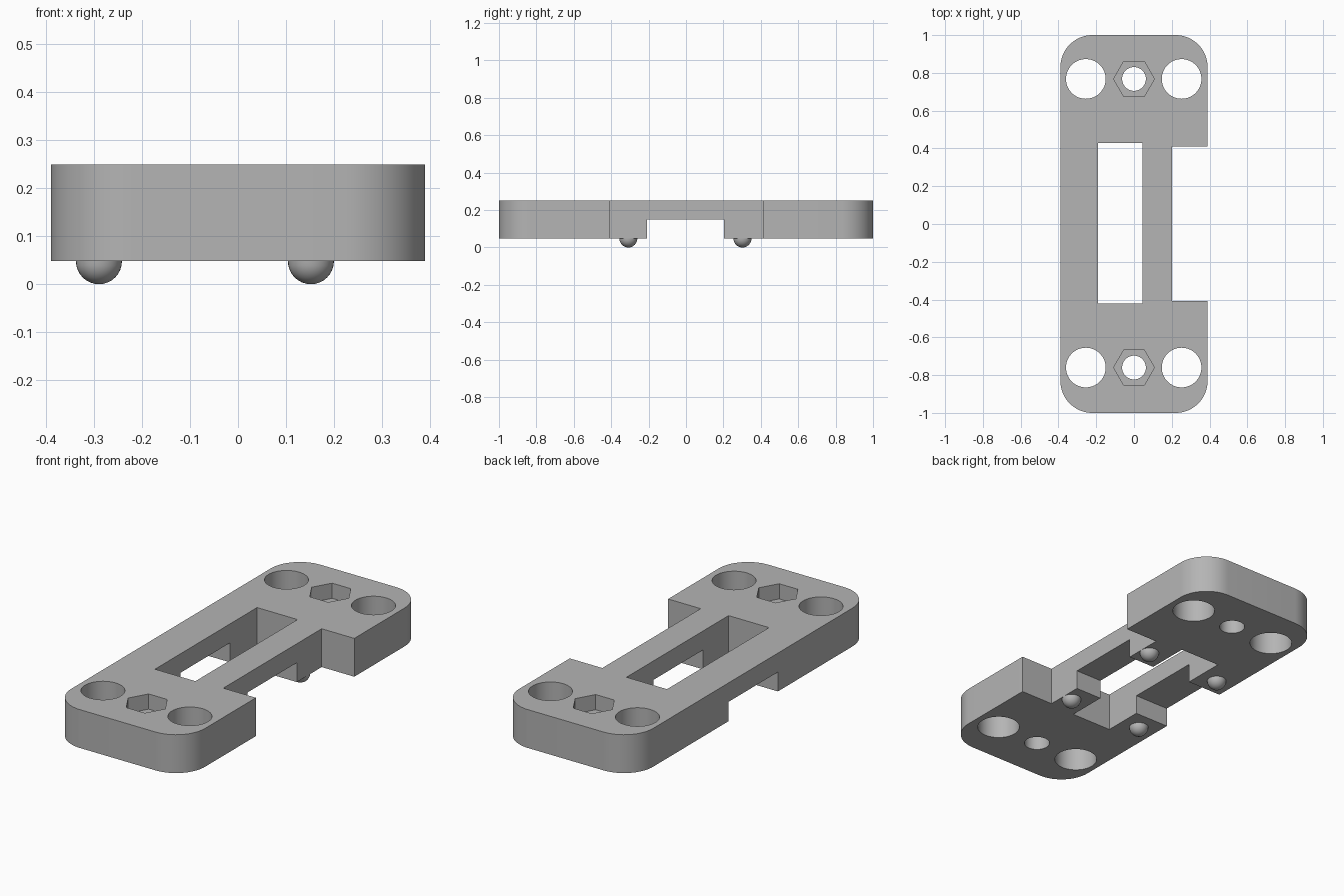
import bpy
import bmesh
import math

BOTTOM, TOP = 0.048, 0.25
HALF_W, HALF_L, CORNER = 0.39, 1.0, 0.17

if "Cube" in bpy.data.objects:
    bpy.data.objects.remove(bpy.data.objects["Cube"], do_unlink=True)

grey = bpy.data.materials.new("plain grey")
grey.use_nodes = True
colour = (0.46, 0.46, 0.46, 1)
grey.diffuse_color = colour
grey.node_tree.nodes["Principled BSDF"].inputs["Base Color"].default_value = colour


def make_object(name, bm):
    mesh = bpy.data.meshes.new(name)
    bmesh.ops.recalc_face_normals(bm, faces=bm.faces)
    bm.to_mesh(mesh)
    bm.free()
    mesh.materials.append(grey)
    obj = bpy.data.objects.new(name, mesh)
    bpy.context.collection.objects.link(obj)
    return obj


def prism(name, outline, z0, z1):
    """Extrude a flat outline from z0 up to z1."""
    bm = bmesh.new()
    face = bm.faces.new([bm.verts.new((x, y, z0)) for x, y in outline])
    grown = bmesh.ops.extrude_face_region(bm, geom=[face])["geom"]
    verts = [v for v in grown if isinstance(v, bmesh.types.BMVert)]
    bmesh.ops.translate(bm, vec=(0, 0, z1 - z0), verts=verts)
    return make_object(name, bm)


def arc(cx, cy, radius, start, sweep, steps):
    return [(cx + radius * math.cos(start + sweep * i / steps),
             cy + radius * math.sin(start + sweep * i / steps))
            for i in range(steps + 1)]


def circle(cx, cy, radius, sides):
    return arc(cx, cy, radius, 0, math.tau, sides)[:-1]


def rectangle(x0, x1, y0, y1):
    return [(x0, y0), (x1, y0), (x1, y1), (x0, y1)]


def cut(target, cutter):
    cutter.hide_render = True
    mod = target.modifiers.new("cut", "BOOLEAN")
    mod.operation = "DIFFERENCE"
    mod.solver = "EXACT"
    mod.object = cutter
    bpy.context.view_layer.objects.active = target
    bpy.ops.object.modifier_apply(modifier=mod.name)
    bpy.data.objects.remove(cutter, do_unlink=True)


def smooth(obj):
    bpy.ops.object.select_all(action="DESELECT")
    obj.select_set(True)
    bpy.context.view_layer.objects.active = obj
    bpy.ops.object.shade_smooth_by_angle(angle=math.radians(30))


# Plate with rounded corners
outline = []
for i, (sx, sy) in enumerate([(1, 1), (-1, 1), (-1, -1), (1, -1)]):
    outline += arc(sx * (HALF_W - CORNER), sy * (HALF_L - CORNER), CORNER,
                   i * math.pi / 2, math.pi / 2, 16)
plate = prism("mounting_plate", outline, BOTTOM, TOP)

# Side notch, central window and the channel across the underside
cut(plate, prism("notch_cutter", rectangle(0.2, 0.6, -0.408, 0.411), -0.2, 0.5))
cut(plate, prism("window_cutter", rectangle(-0.19, 0.046, -0.42, 0.43), -0.2, 0.5))
cut(plate, prism("channel_cutter", rectangle(-0.6, 0.6, -0.208, 0.204), -0.2, 0.15))

# Screw holes and hexagonal nut pockets at both ends
for y in (-0.76, 0.768):
    for x in (-0.255, 0.252):
        cut(plate, prism("hole_cutter", circle(x, y, 0.105, 64), -0.2, 0.5))
    cut(plate, prism("bolt_cutter", circle(0, y, 0.063, 48), -0.2, 0.5))
    cut(plate, prism("nut_cutter", circle(0, y, 0.108, 6), TOP - 0.08, 0.5))
smooth(plate)

# Half-round feet under the rails
for x, side in ((-0.29, "right"), (0.152, "left")):
    for y, end in ((-0.308, "front"), (0.302, "back")):
        bm = bmesh.new()
        bmesh.ops.create_uvsphere(bm, u_segments=32, v_segments=16, radius=0.048)
        upper = [v for v in bm.verts if v.co.z > 0.001]
        bmesh.ops.delete(bm, geom=upper, context="VERTS")
        foot = make_object(f"{end}_{side}_foot", bm)
        foot.location = (x, y, BOTTOM)
        smooth(foot)
